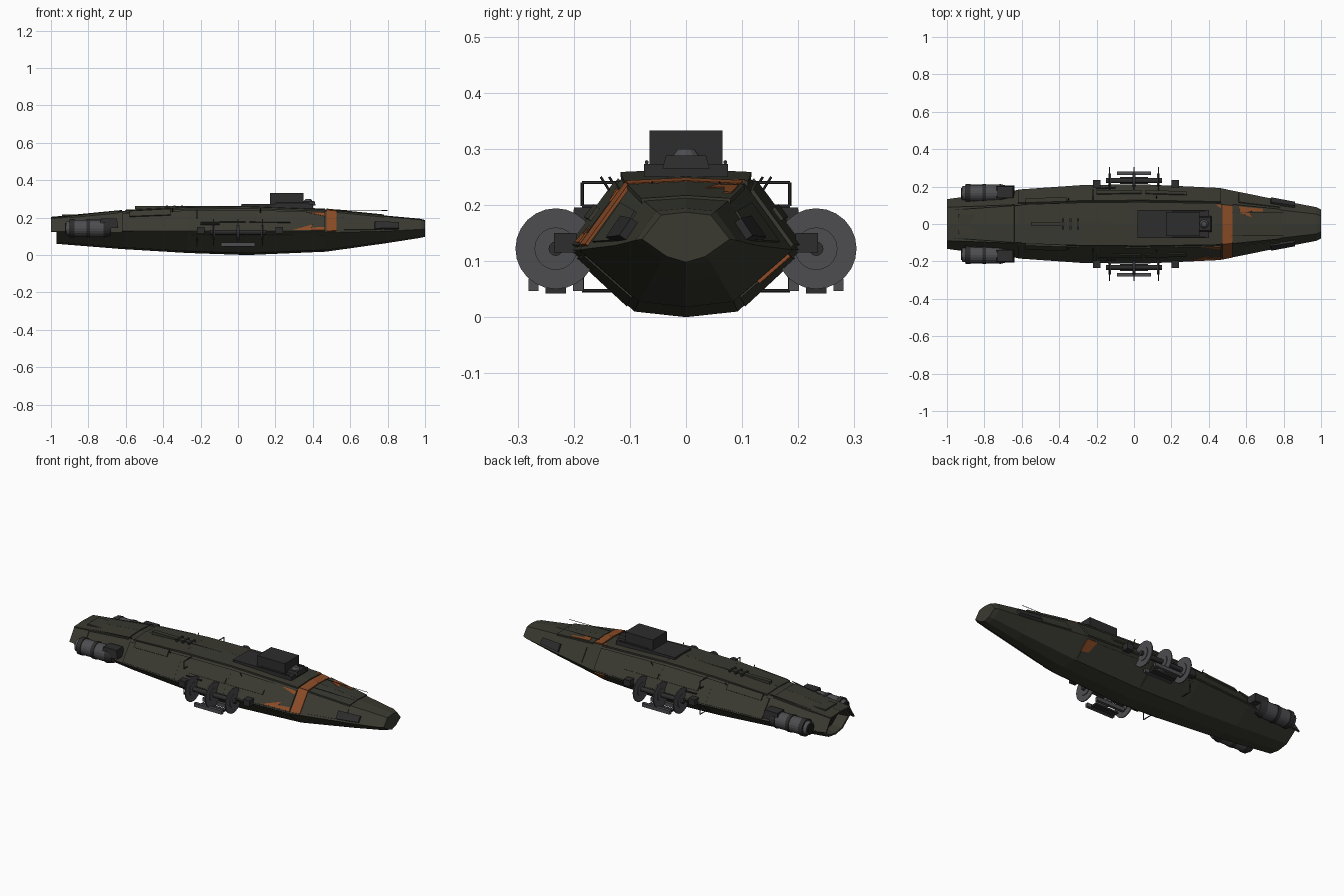
import bpy, bmesh, math
from mathutils import Vector

if "Cube" in bpy.data.objects:
    bpy.data.objects.remove(bpy.data.objects["Cube"])

def mat(name, c):
    m = bpy.data.materials.new(name)
    m.diffuse_color = (*c, 1)
    m.use_nodes = True
    m.node_tree.nodes["Principled BSDF"].inputs["Base Color"].default_value = m.diffuse_color
    return m

OLIVE = mat("olive_hull", (0.042, 0.042, 0.031))
DARK = mat("dark_metal", (0.026, 0.026, 0.027))
GREY = mat("grey_metal", (0.075, 0.073, 0.08))
ORANGE = mat("orange_paint", (0.26, 0.072, 0.02))
BLACK = mat("black_recess", (0.012, 0.012, 0.011))

def finish(bm, name, m):
    bmesh.ops.recalc_face_normals(bm, faces=bm.faces)
    me = bpy.data.meshes.new(name)
    bm.to_mesh(me)
    bm.free()
    me.materials.append(m)
    o = bpy.data.objects.new(name, me)
    bpy.context.collection.objects.link(o)
    return o

def box(name, x, y, z, m, taper=1.0):
    bm = bmesh.new()
    bmesh.ops.create_cube(bm, size=1)
    for v in bm.verts:
        t = taper if v.co.z > 0 else 1
        v.co = Vector(((x[0]+x[1])/2 + v.co.x*(x[1]-x[0])*t,
                       (y[0]+y[1])/2 + v.co.y*(y[1]-y[0])*t,
                       (z[0]+z[1])/2 + v.co.z*(z[1]-z[0])))
    return finish(bm, name, m)

def rod(name, a, b, r, m, n=16, r2=None):
    a, b = Vector(a), Vector(b)
    bm = bmesh.new()
    bmesh.ops.create_cone(bm, cap_ends=True, segments=n, radius1=r,
                          radius2=r if r2 is None else r2, depth=(b-a).length)
    q = (b-a).to_track_quat('Z', 'Y')
    for v in bm.verts:
        v.co = q @ v.co + (a+b)/2
    return finish(bm, name, m)

# Hull stations: x, top half width, top z, side half width, side z, bottom half width, bottom z
ST = [(-0.97, .085, .200, .135, .122, .065, .060),
      (-0.62, .098, .234, .182, .120, .080, .032),
      (-0.27, .108, .253, .207, .120, .088, .011),
      (0.05, .110, .257, .210, .120, .092, .000),
      (0.47, .104, .241, .190, .120, .085, .018),
      (0.79, .074, .209, .125, .128, .058, .063),
      (0.975, .053, .192, .090, .137, .042, .092),
      (1.00, .044, .185, .078, .139, .034, .098)]

def section(x):
    i = 0
    while i < len(ST)-2 and x > ST[i+1][0]:
        i += 1
    a, b = ST[i], ST[i+1]
    t = (x-a[0])/(b[0]-a[0])
    wt, zt, wm, zm, wb, zb = [p+(q-p)*t for p, q in zip(a[1:], b[1:])]
    return [Vector(p) for p in ((x, 0, zt+.002), (x, wt, zt-.003), (x, wm, zm),
                                (x, wb, zb+.010), (x, 0, zb))]

# Main hull with a recessed stern
bm = bmesh.new()
rings = []
for s in ST:
    h = section(s[0])
    pts = h + [Vector((p.x, -p.y, p.z)) for p in h[3:0:-1]]
    rings.append([bm.verts.new(p) for p in pts])
c = Vector((-0.97, 0, .13))
inner = [bm.verts.new(c + (v.co-c)*.86) for v in rings[0]]
deep = [bm.verts.new(c + (v.co-c)*.78 + Vector((.06, 0, 0))) for v in rings[0]]
rings = [deep, inner] + rings
for a, b in zip(rings, rings[1:]):
    for i in range(8):
        j = (i+1) % 8
        bm.faces.new((a[i], a[j], b[j], b[i]))
bm.faces.new(deep)
bm.faces.new(rings[-1])
hull = finish(bm, "hull", OLIVE)
hull.data.materials.append(BLACK)
for f in hull.data.polygons:
    if f.center.x < -0.9 and f.normal.x < -.5 and f.center.x > -0.93:
        f.material_index = 1

# Plate following one hull strip: band 0 top, 1 upper side, 2 lower side, 3 keel
def plate(name, band, side, pts, m, off=.006):
    def pos(x, f):
        s = section(x)
        return s[band].lerp(s[band+1], f)
    mx = sum(p[0] for p in pts)/len(pts)
    n = (pos(mx, 1)-pos(mx, 0)).cross(pos(mx+.01, .5)-pos(mx-.01, .5)).normalized()
    mid = pos(mx, .5)
    if n.dot(mid-Vector((mid.x, 0, .125))) < 0:
        n = -n
    bm = bmesh.new()
    lo, hi = [], []
    for x, f in pts:
        for lst, d in ((lo, -.004), (hi, off)):
            p = pos(x, f) + n*d
            lst.append(bm.verts.new((p.x, p.y*side, p.z)))
    bm.faces.new(lo)
    bm.faces.new(hi)
    k = len(pts)
    for i in range(k):
        bm.faces.new((lo[i], lo[(i+1) % k], hi[(i+1) % k], hi[i]))
    return finish(bm, name, m)

def rect(x0, x1, f0, f1):
    return [(x0, f0), (x1, f0), (x1, f1), (x0, f1)]

for s in (1, -1):
    # Armour plating
    for x0, x1 in ((-1, -.64), (-.60, -.27), (-.27, .05), (.05, .465), (.53, .78)):
        plate("deck_plate", 0, s, rect(x0, x1, 0, 1.06), OLIVE, .005)
    plate("stern_side_plate", 1, s, rect(-1, -.90, .0, .97), OLIVE, .004)
    for x0, x1 in ((-.62, -.27), (-.27, .05), (.05, .465)):
        plate("side_armour", 1, s, rect(x0, x1, .12, .96), OLIVE, .007)
    plate("bow_armour", 1, s, rect(.56, .78, .25, .9), OLIVE, .004)
    plate("side_strip", 1, s, rect(-.2, .04, .45, .62), OLIVE, .013)
    plate("side_strip", 1, s, rect(.06, .28, .45, .62), OLIVE, .013)
    plate("aft_strip", 1, s, rect(-.58, -.36, .05, .3), OLIVE, .014)
    plate("lower_plate", 2, s, rect(-.25, .04, .12, .9), OLIVE, .003)
    plate("lower_plate", 2, s, rect(.06, .46, .12, .9), OLIVE, .003)
    plate("bow_side_box", 1, s, rect(.73, .86, .45, .9), DARK, .014)

    # Engines
    def eng(x0, x1, r, m, r2=None, nm="engine"):
        rod(nm, (x0, s*.165, .143), (x1, s*.165, .143), r, m, 20, r2)
    eng(-.92, -.89, .036, GREY, .042, "engine_nozzle")
    eng(-.925, -.919, .028, BLACK, None, "engine_exhaust")
    eng(-.90, -.875, .049, DARK, None, "engine_rear_ring")
    eng(-.875, -.81, .045, GREY, None, "engine_body")
    eng(-.81, -.79, .049, DARK, None, "engine_mid_ring")
    eng(-.79, -.71, .046, GREY, None, "engine_body")
    eng(-.72, -.68, .050, DARK, .04, "engine_front_ring")
    box("engine_mount", (-.74, -.64), (s*.17-.035, s*.17+.035), (.145, .195), DARK, .85)
    box("engine_pylon", (-.86, -.68), (s*.12-.03, s*.12+.03), (.12, .165), DARK)

    # Side sensor discs on an axle
    y = s*.232
    for x in (-.13, 0, .13):
        rod("sensor_disc", (x-.003, y, .122), (x+.003, y, .122), .072, GREY, 24)
        rod("disc_plate", (x-.007, y, .122), (x+.007, y, .122), .038, GREY, 20)
    rod("disc_axle", (-.15, y, .122), (.15, y, .122), .013, DARK, 12)
    for yy, hw, z0, z1, hx in ((.272, .009, .047, .068, .09), (.192, .009, .047, .068, .09),
                               (.232, .018, .042, .052, .075)):
        box("disc_guard", (-hx, hx), (s*yy-hw, s*yy+hw), (z0, z1), GREY if hw < .01 else DARK)
    for x in (-.2, .22):
        box("disc_bracket", (x-.02, x+.02), (s*.215-.02, s*.215+.02), (.115, .15), DARK)

    # Rail brackets and whip rods
    path = [(.10, .24), (.185, .24), (.185, .198), (.14, .198)]
    low = [(.185, .12), (.185, .047), (.08, .047)]
    for p in (path, low):
        for a, b in zip(p, p[1:]):
            rod("rail", (-.22, s*a[0], a[1]), (-.22, s*b[0], b[1]), .003, DARK, 6)
    for x, y0 in ((-.35, .115), (.12, .13)):
        rod("whip_rod", (x, s*y0, .215), (x, s*(y0+.022), .25), .0022, DARK, 6)
    rod("side_antenna", (-.2, s*.19, .165), (-.1, s*.195, .165), .005, DARK, 6)
    rod("stern_boom", (-.97, s*.075, .20), (-.62, s*.10, .238), .003, DARK, 6)
    rod("bow_boom", (.52, s*.06, .241), (.80, s*.06, .238), .0015, DARK, 6)

# Orange paint
plate("orange_band_side", 1, -1, rect(.472, .525, 0, .95), ORANGE, .006)
plate("orange_band_top", 0, -1, rect(.472, .525, 0, 1.04), ORANGE, .006)
plate("orange_band_top", 0, 1, rect(.472, .525, 0, .98), ORANGE, .006)
plate("orange_flash_side", 1, -1, [(.29, .93), (.40, .68), (.39, .82), (.465, .78), (.465, .93)], ORANGE, .009)
plate("orange_flash_edge", 1, -1, [(.36, .13), (.465, .13), (.465, .3)], ORANGE, .009)
plate("orange_flash_bow", 0, 1, [(.56, .98), (.69, .97), (.69, .8), (.61, .75), (.63, .4), (.57, .6)], ORANGE, .007)
plate("orange_flash_top", 0, 1, [(.435, 1.0), (.465, 1.0), (.465, .8)], ORANGE, .007)
plate("orange_patch_low", 2, 1, [(.40, .08), (.465, .08), (.465, .6), (.42, .55)], ORANGE, .006)

# Bridge tower, deck base and forward turret
box("tower_base", (.02, .40), (-.075, .075), (.25, .273), DARK)
box("tower", (.17, .35), (-.065, .065), (.265, .333), DARK)
box("turret_base", (.34, .415), (-.042, .042), (.265, .288), DARK, .85)
rod("turret_dome", (.375, 0, .285), (.375, 0, .300), .026, GREY, 12, .014)
for s in (1, -1):
    rod("tower_side_bar", (.2, s*.07, .276), (.38, s*.07, .276), .004, DARK, 6)

# Spine details on the aft deck
box("spine_rail", (-.55, 0), (-.012, .012), (.245, .262), OLIVE)
for x in (-.38, -.34, -.30):
    box("deck_rib", (x-.005, x+.005), (-.03, .03), (.25, .266), DARK)
box("stern_hatch", (-.94, -.66), (-.05, .05), (.2, .216), OLIVE)
